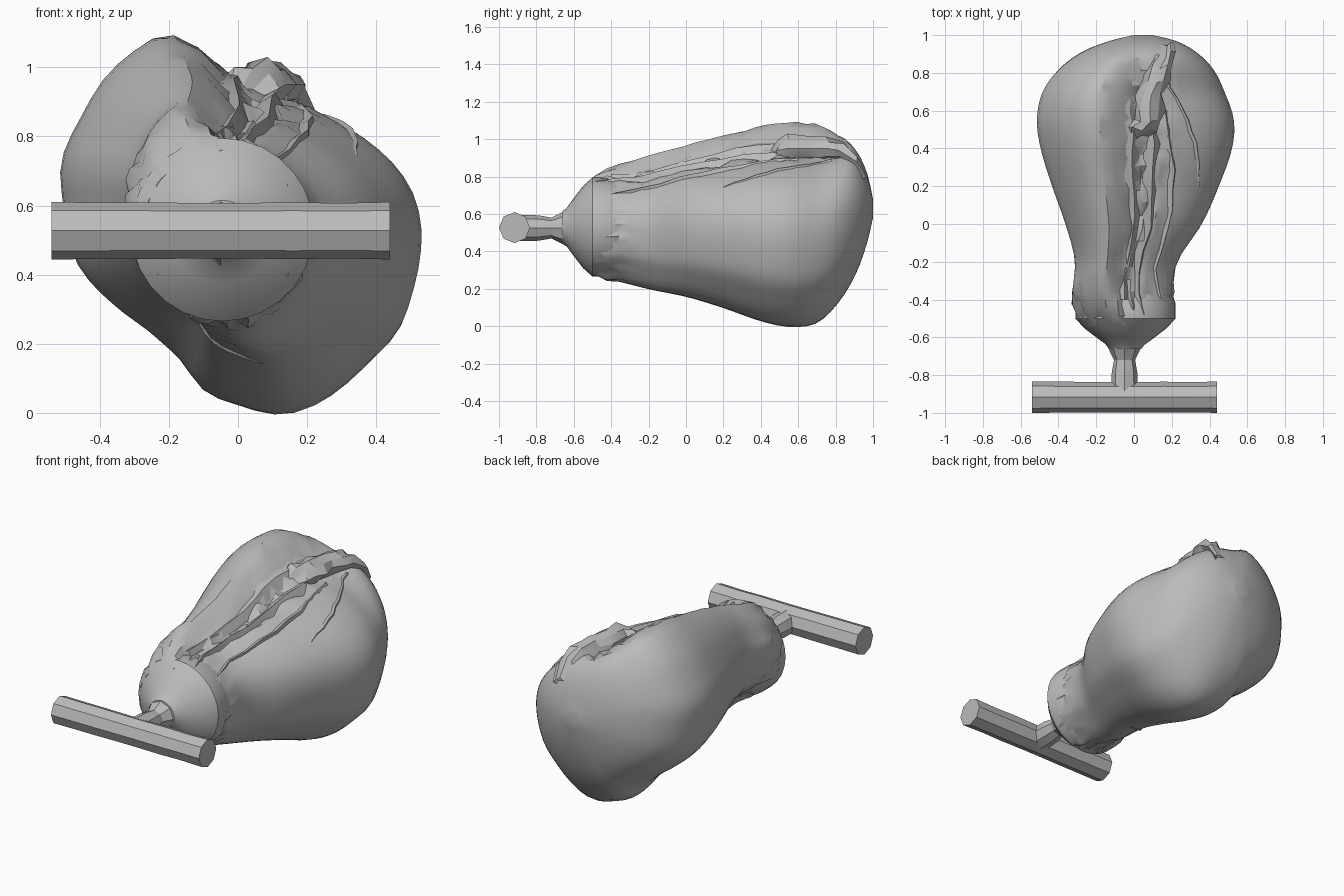
import bpy, bmesh, math, random
from mathutils import Vector

random.seed(4)
if "Cube" in bpy.data.objects:
    bpy.data.objects.remove(bpy.data.objects["Cube"])

grey = bpy.data.materials.new("plain grey")
grey.use_nodes = True
colour = (0.5, 0.5, 0.5, 1)
grey.diffuse_color = colour
grey.node_tree.nodes["Principled BSDF"].inputs["Base Color"].default_value = colour


def finish(name, bm, angle):
    bmesh.ops.recalc_face_normals(bm, faces=bm.faces)
    mesh = bpy.data.meshes.new(name)
    bm.to_mesh(mesh)
    bm.free()
    mesh.materials.append(grey)
    obj = bpy.data.objects.new(name, mesh)
    bpy.context.collection.objects.link(obj)
    bpy.ops.object.select_all(action='DESELECT')
    obj.select_set(True)
    bpy.context.view_layer.objects.active = obj
    bpy.ops.object.shade_smooth_by_angle(angle=math.radians(angle))


def loft(bm, rings, closed=True):
    rows = [[bm.verts.new(p) for p in ring] for ring in rings]
    n = len(rows[0])
    for a, b in zip(rows, rows[1:]):
        for i in range(n if closed else n - 1):
            j = (i + 1) % n
            bm.faces.new((a[i], a[j], b[j], b[i]))
    if closed:
        bm.faces.new(rows[0])
        bm.faces.new(rows[-1])


def smooth_lookup(table, x):
    """Cubic interpolation through rows that start with their key."""
    k = 0
    while k < len(table) - 2 and x > table[k + 1][0]:
        k += 1
    a, b = table[k], table[k + 1]
    before, after = table[max(k - 1, 0)], table[min(k + 2, len(table) - 1)]
    h = b[0] - a[0]
    t = (x - a[0]) / h
    out = []
    for i in range(1, len(a)):
        m0 = h * (b[i] - before[i]) / (b[0] - before[0])
        m1 = h * (after[i] - a[i]) / (after[0] - a[0])
        out.append((2*t**3 - 3*t*t + 1) * a[i] + (t**3 - 2*t*t + t) * m0
                   + (3*t*t - 2*t**3) * b[i] + (t**3 - t*t) * m1)
    return out


def ramp(value, start, end):
    t = min(max((value - start) / (end - start), 0), 1)
    return t * t * (3 - 2 * t)


# Sack extents along its length: y, x min, x max, z min, z max
extents = [(-.55, -.27, .18, .32, .74), (-.48, -.31, .21, .26, .81),
           (-.35, -.33, .21, .24, .87), (-.2, -.31, .23, .2, .91),
           (0, -.36, .36, .16, .97), (.2, -.43, .45, .1, 1.02),
           (.4, -.49, .52, .03, 1.07), (.55, -.51, .53, 0, 1.09),
           (.7, -.48, .48, .02, 1.08), (.82, -.4, .42, .13, 1.03),
           (.91, -.28, .33, .28, .95), (.97, -.13, .22, .45, .82),
           (1, 0, .1, .58, .68)]
# Sack outline at its fullest: angle, radius
outline = [(0, .535), (11, .523), (23, .493), (34, .46), (51, .42), (76, .40),
           (90, .43), (100, .52), (110, .598), (121, .597), (131, .585),
           (144, .56), (159, .548), (172, .51), (191, .476), (203, .44), (214, .41),
           (229, .387), (246, .406), (259, .472), (270, .5), (287, .55),
           (315, .54), (328, .55), (341, .54), (360, .535)]


def sack_point(angle, y, lift=0):
    x0, x1, z0, z1 = smooth_lookup(extents, y)
    r = smooth_lookup(outline, angle % 360)[0]
    c, s = math.cos(math.radians(angle)), math.sin(math.radians(angle))
    u, v = (r * c - .013) / .523, (r * s - .0175) / .5425
    # the outline turns round toward the mouth and the closed end
    t = ramp(y, -.58, -.25) * (1 - .7 * ramp(y, .68, .95))
    u, v = u * t + c * (1 - t), v * t + s * (1 - t)
    return Vector(((x0 + x1) / 2 + u * (x1 - x0) / 2 + lift * c, y,
                   (z0 + z1) / 2 + v * (z1 - z0) / 2 + lift * s))


# Sack body, crumpled in the gathered valley and around the mouth
bm = bmesh.new()
rings = []
for k in range(34):
    y = -.54 + 1.54 * math.sin(k / 33 * math.pi / 2) ** 1.1
    ring = []
    for i in range(60):
        a = i * 6
        valley = max(0, 1 - abs(a - 82) / 34) * (1 - ramp(y, .8, .9))
        mouth = max(0, 1 - abs(y + .43) / .2) * .6
        ring.append(sack_point(a, y, max(valley, mouth) * random.uniform(-.035, .02)))
    rings.append(ring)
loft(bm, rings)
finish("sack", bm, 32)


# Low pleats running from the knot along the sack
def pleat(name, a0, y0, a1, y1, width, height, wobble=2):
    bm = bmesh.new()
    rows = []
    steps = 10
    for k in range(steps + 1):
        t = k / steps
        a = a0 + (a1 - a0) * t + random.uniform(-wobble, wobble)
        y = y0 + (y1 - y0) * t
        swell = math.sin(math.pi * (.08 + .84 * t)) * random.uniform(.7, 1.1)
        rows.append([sack_point(a - width, y, -.02),
                     sack_point(a, y, height * swell),
                     sack_point(a + width, y, -.02)])
    loft(bm, rows, closed=False)
    finish(name, bm, 25)


pleat("main_pleat", 78, .65, 66, -.48, 7, .035)
pleat("upper_pleat", 92, .7, 86, -.4, 6, .025)
pleat("lower_pleat", 66, .6, 36, -.45, 5, .018)
pleat("flank_pleat", 60, .78, 30, .2, 4, .012, 1)
pleat("under_pleat", 215, -.2, 280, .05, 5, .012, 1)

# Gathered knot: a crumpled rope of cloth along the top of the closed end
bm = bmesh.new()
path = [(0, .44, .9, .05), (.03, .5, .94, .09), (.07, .56, .95, .085),
        (.07, .62, .95, .09), (.08, .69, .95, .075), (.11, .76, .95, .075),
        (.13, .83, .94, .06), (.16, .9, .88, .06), (.17, .95, .8, .04)]
rings = []
for x, y, z, size in path:
    ring = []
    for i in range(9):
        a = math.tau * i / 9
        r = size * random.uniform(.65, 1.15)
        ring.append(Vector((x + r * math.cos(a), y + random.uniform(-.02, .02),
                            z + .85 * r * math.sin(a))))
    rings.append(ring)
loft(bm, rings)
finish("knot", bm, 20)


# Round head and neck turned about the y axis
def turned(name, profile, x, z, sides, angle):
    bm = bmesh.new()
    loft(bm, [[Vector((x + r * math.cos(i * math.tau / sides), y,
                       z + r * math.sin(i * math.tau / sides)))
               for i in range(sides)] for y, r in profile])
    finish(name, bm, angle)


turned("head", [(-.3, .22), (-.42, .265), (-.5, .265), (-.55, .22), (-.6, .155),
                (-.64, .1), (-.66, .085)], -.045, .53, 28, 40)
turned("neck", [(-.62, .11), (-.66, .085), (-.72, .056), (-.79, .068), (-.9, .07)],
       -.05, .525, 8, 30)

# Crossbar with a slightly worn eight-sided section
bm = bmesh.new()
rings = []
for k in range(8):
    x = -.54 + .98 * k / 7
    r = .083 * (random.uniform(.96, 1.0) if 0 < k < 7 else 1)
    rings.append([Vector((x, -.917 + r * math.cos(i * math.tau / 8),
                          .527 + r * math.sin(i * math.tau / 8)))
                  for i in range(8)])
loft(bm, rings)
finish("crossbar", bm, 30)
